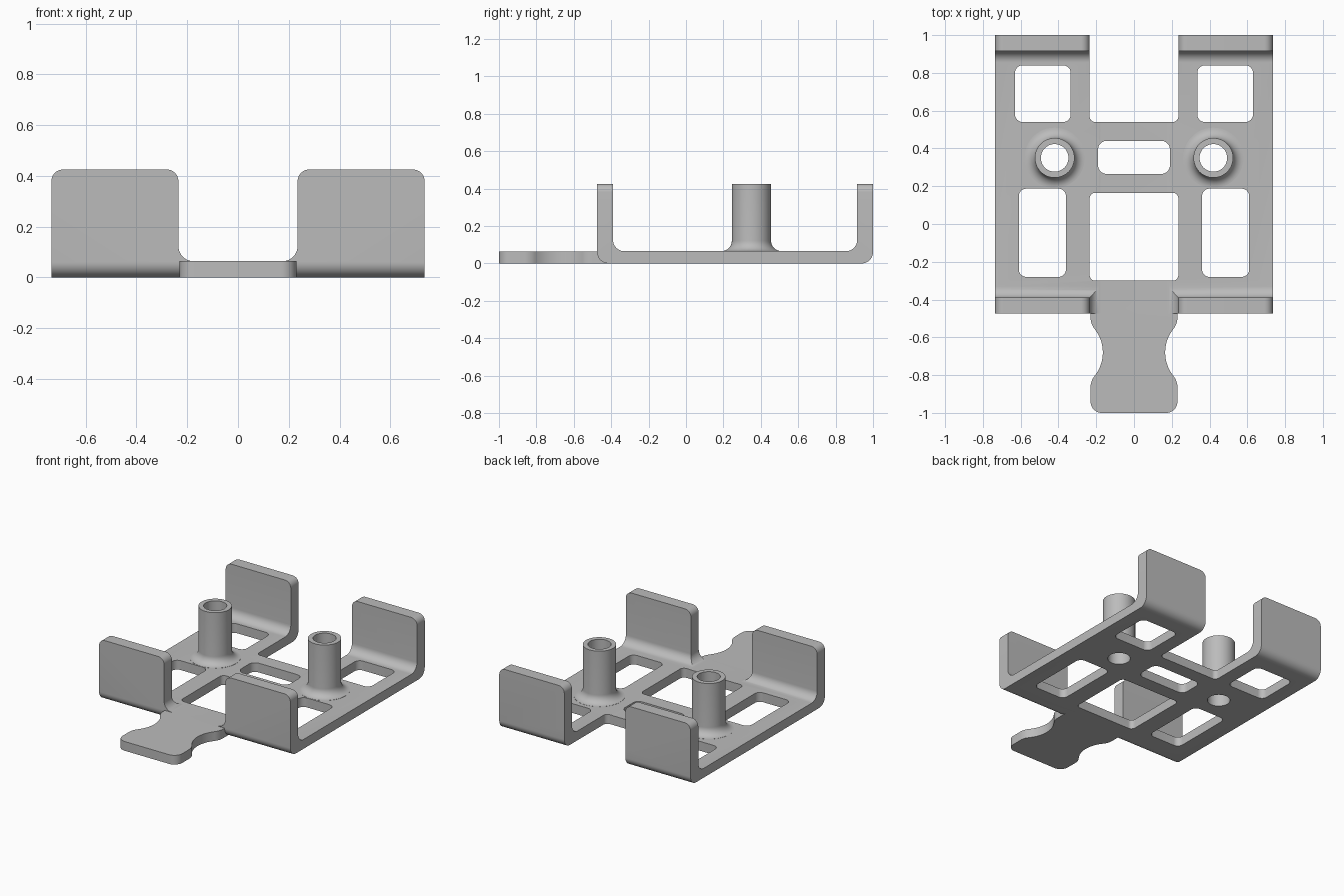
import bpy, bmesh, math
from mathutils import Vector

if "Cube" in bpy.data.objects:
    bpy.data.objects.remove(bpy.data.objects["Cube"], do_unlink=True)

THICK = 0.065
HEIGHT = 0.425
POST_X, POST_Y = 0.42, 0.35

grey = bpy.data.materials.new("plain grey")
grey.use_nodes = True
COLOUR = (0.5, 0.5, 0.5, 1)
grey.diffuse_color = COLOUR
grey.node_tree.nodes["Principled BSDF"].inputs["Base Color"].default_value = COLOUR


def rounded(corners, steps=10):
    """Outline through (u, v, radius) corners, each replaced by a tangent arc."""
    out = []
    for i, (u, v, r) in enumerate(corners):
        p = Vector((u, v))
        if r == 0:
            out.append(p)
            continue
        a = (Vector(corners[i - 1][:2]) - p).normalized()
        b = (Vector(corners[(i + 1) % len(corners)][:2]) - p).normalized()
        half = a.angle(b) / 2
        centre = p + (a + b).normalized() * (r / math.sin(half))
        start = p + a * (r / math.tan(half)) - centre
        end = p + b * (r / math.tan(half)) - centre
        sweep = start.angle(end)
        for k in range(steps + 1):
            t = k / steps
            out.append(centre + (start * math.sin((1 - t) * sweep)
                                 + end * math.sin(t * sweep)) / math.sin(sweep))
    return out


def mirrored(half):
    """Close a right-hand half outline with its mirror image."""
    return half + [(-u, v, r) for u, v, r in reversed(half)]


def finish(name, bm):
    bmesh.ops.remove_doubles(bm, verts=bm.verts, dist=1e-5)
    bmesh.ops.recalc_face_normals(bm, faces=bm.faces)
    mesh = bpy.data.meshes.new(name)
    bm.to_mesh(mesh)
    bm.free()
    mesh.materials.append(grey)
    obj = bpy.data.objects.new(name, mesh)
    bpy.context.collection.objects.link(obj)
    return obj


def prism(name, corners, axis, low, high):
    """Extrude a rounded outline along the x, y or z axis."""
    place = {"x": lambda u, v, w: (w, u, v),
             "y": lambda u, v, w: (u, w, v),
             "z": lambda u, v, w: (u, v, w)}[axis]
    bm = bmesh.new()
    face = bm.faces.new([bm.verts.new(place(u, v, low)) for u, v in rounded(corners)])
    moved = bmesh.ops.extrude_face_region(bm, geom=[face])["geom"]
    bmesh.ops.translate(bm, verts=[g for g in moved if isinstance(g, bmesh.types.BMVert)],
                        vec=place(0, 0, high - low))
    return finish(name, bm)


def window(x0, x1, y0, y1, r):
    return prism("window_cutter", [(x0, y0, r), (x1, y0, r), (x1, y1, r), (x0, y1, r)],
                 "z", -0.2, 0.7)


def lathe(name, profile, x, y):
    bm = bmesh.new()
    verts = [bm.verts.new((r, 0, z)) for r, z in profile]
    edges = [bm.edges.new(pair) for pair in zip(verts, verts[1:])]
    bmesh.ops.spin(bm, geom=verts + edges, axis=(0, 0, 1), cent=(0, 0, 0),
                   angle=math.tau, steps=48, use_merge=True)
    bmesh.ops.translate(bm, verts=bm.verts, vec=(x, y, 0))
    return finish(name, bm)


def combine(target, other, operation):
    bpy.context.view_layer.objects.active = target
    mod = target.modifiers.new(operation, "BOOLEAN")
    mod.operation, mod.object, mod.solver = operation, other, "EXACT"
    bpy.ops.object.modifier_apply(modifier=mod.name)
    bpy.data.objects.remove(other, do_unlink=True)


# Base and end walls as one U profile, overlong so the front outline trims it
frame = prism("clip_frame", [
    (-0.475, 0, 0.06), (-0.475, 0.5, 0), (-0.39, 0.5, 0), (-0.39, THICK, 0.06),
    (0.915, THICK, 0.06), (0.915, 0.5, 0), (1, 0.5, 0), (1, 0, 0.06)], "x", -1, 1)

# Front outline: rounded wall tops, and a gap filleted into the base
outline = prism("wall_outline", mirrored([
    (0.735, -0.1, 0), (0.735, HEIGHT, 0.045), (0.235, HEIGHT, 0.045),
    (0.235, THICK - 0.001, 0.06)]), "y", -1.5, 1.5)
combine(frame, outline, "INTERSECT")

# Finger tab with a pinched waist
tab = prism("finger_tab", mirrored([
    (0.23, -0.4, 0), (0.23, -0.529, 0.095), (0.109, -0.68, 0.198),
    (0.23, -0.831, 0.095), (0.23, -1, 0.06)]), "z", 0, THICK - 0.001)
combine(frame, tab, "UNION")

# Central openings: rear gap, slot between the posts, large front window
for box in [(-0.235, 0.235, 0.54, 1.2, 0.03), (-0.19, 0.19, 0.265, 0.44, 0.045),
            (-0.235, 0.235, -0.3, 0.165, 0.03)]:
    combine(frame, window(*box), "DIFFERENCE")

# Posts with flared feet, their bores, and the windows in each rail
foot = [(0.105 + 0.055 * (1 - math.sin(a)), THICK + 0.001 + 0.055 * (1 - math.cos(a)))
        for a in [math.radians(9 * k) for k in range(11)]]
for side in (-1, 1):
    post = lathe("post", [(0, 0.03), (0.16, 0.03)] + foot + [(0.105, HEIGHT), (0, HEIGHT)],
                 side * POST_X, POST_Y)
    combine(frame, post, "UNION")
    bore = lathe("bore_cutter", [(0, -0.1), (0.073, -0.1), (0.073, 0.6), (0, 0.6)],
                 side * POST_X, POST_Y)
    combine(frame, bore, "DIFFERENCE")
    for near, far, y0, y1 in [(0.335, 0.63, 0.54, 0.84), (0.36, 0.61, -0.28, 0.187)]:
        x0, x1 = sorted((side * near, side * far))
        combine(frame, window(x0, x1, y0, y1, 0.04), "DIFFERENCE")

bpy.ops.object.select_all(action="DESELECT")
frame.select_set(True)
bpy.context.view_layer.objects.active = frame
bpy.ops.object.shade_smooth_by_angle(angle=math.radians(30))
